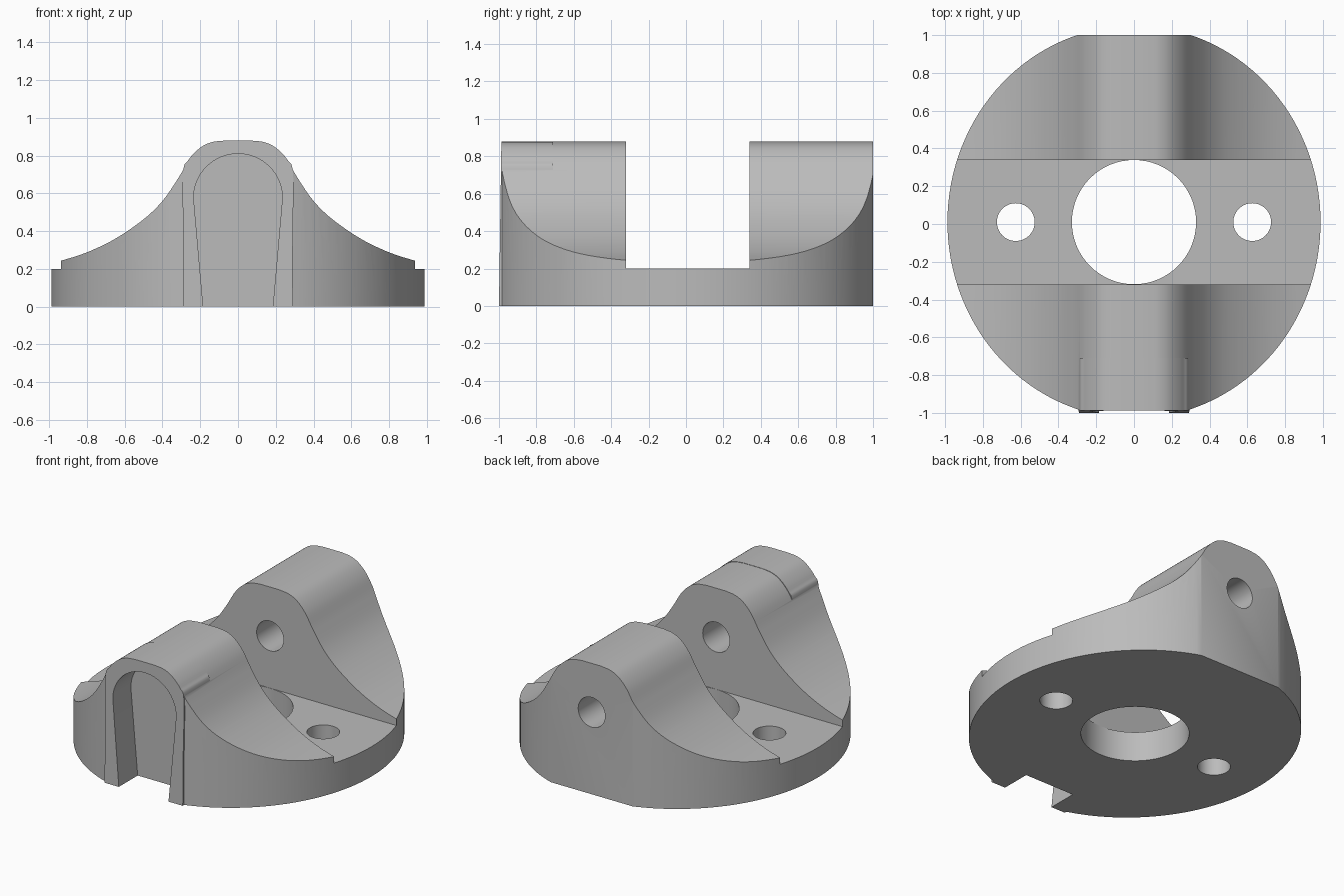
import bpy, bmesh, math
from mathutils import Vector

old = bpy.data.objects.get("Cube")
if old:
    bpy.data.objects.remove(old, do_unlink=True)

grey = bpy.data.materials.new("plain grey")
grey.use_nodes = True
colour = (0.5, 0.5, 0.5, 1)
grey.diffuse_color = colour
grey.node_tree.nodes["Principled BSDF"].inputs["Base Color"].default_value = colour

CY = 0.01  # centre line of the saddle


def make(name, bm):
    bmesh.ops.recalc_face_normals(bm, faces=bm.faces)
    mesh = bpy.data.meshes.new(name)
    bm.to_mesh(mesh)
    bm.free()
    mesh.materials.append(grey)
    ob = bpy.data.objects.new(name, mesh)
    bpy.context.collection.objects.link(ob)
    return ob


def prism(name, outline, start, end, axis="y"):
    """Extrude an outline of (x, z) along y, or of (x, y) along z."""
    def place(p, d):
        return (p[0], d, p[1]) if axis == "y" else (p[0], p[1], d)
    bm = bmesh.new()
    a = [bm.verts.new(place(p, start)) for p in outline]
    b = [bm.verts.new(place(p, end)) for p in outline]
    bm.faces.new(a)
    bm.faces.new(b)
    n = len(a)
    for i in range(n):
        j = (i + 1) % n
        bm.faces.new((a[i], a[j], b[j], b[i]))
    return make(name, bm)


def ellipse(cx, cy, rx, ry, n=64, start=0.0, sweep=2 * math.pi, closed=True):
    steps = n if closed else n - 1
    return [(cx + rx * math.cos(start + sweep * i / steps),
             cy + ry * math.sin(start + sweep * i / steps)) for i in range(n)]


def smooth_path(points, cuts=6):
    """Catmull-Rom curve through the points."""
    pts = [Vector(p) for p in points]
    pts = [2 * pts[0] - pts[1]] + pts + [2 * pts[-1] - pts[-2]]
    path = []
    for p, q, r, s in zip(pts, pts[1:], pts[2:], pts[3:]):
        for k in range(cuts):
            t = k / cuts
            path.append(0.5 * (2 * q + (r - p) * t + (2 * p - 5 * q + 4 * r - s) * t * t
                               + (3 * q - p - 3 * r + s) * t ** 3))
    return [tuple(v) for v in path + [pts[-2]]]


def combine(target, other, operation):
    mod = target.modifiers.new(operation.lower(), "BOOLEAN")
    mod.operation = operation
    mod.solver = "EXACT"
    mod.object = other
    bpy.context.view_layer.objects.active = target
    bpy.ops.object.modifier_apply(modifier=mod.name)
    bpy.data.objects.remove(other, do_unlink=True)


# Bell-shaped ridge, trimmed to the round footprint
half = smooth_path([(1.02, 0.225), (0.94, 0.243), (0.8, 0.288), (0.65, 0.36), (0.5, 0.463),
                    (0.4, 0.56), (0.32, 0.675), (0.26, 0.775), (0.2, 0.838),
                    (0.14, 0.868), (0.07, 0.878)])
outline = [(1.02, 0)] + half + [(-x, z) for x, z in reversed(half)] + [(-1.02, 0)]
body = prism("bearing_bracket", outline, -0.985, 1.0)
combine(body, prism("footprint", ellipse(0, CY, 0.988, 1.04, 128), -0.1, 1.2, "z"), "INTERSECT")

# Front boss with a rounded top and a slightly sloping face
arch = smooth_path([(0.29, 0.0), (0.29, 0.35), (0.292, 0.7), (0.262, 0.778),
                    (0.2, 0.842), (0.14, 0.871), (0.07, 0.88)])
boss = prism("front_boss", arch + [(-x, z) for x, z in reversed(arch)], -1.0, -0.71)
for v in boss.data.vertices:
    if v.co.y < -0.9:
        v.co.y += 0.013 * v.co.z / 0.88
combine(body, boss, "UNION")

# Saddle gap between the two ears
gap = [(-1.2, 0.2), (1.2, 0.2), (1.2, 1.2), (-1.2, 1.2)]
combine(body, prism("saddle_gap", gap, CY - 0.33, CY + 0.33), "DIFFERENCE")

# Large centre bore and the two screw holes
for x, r in ((0, 0.329), (-0.626, 0.1), (0.626, 0.1)):
    combine(body, prism("bore", ellipse(x, CY, r, r), -0.1, 0.5, "z"), "DIFFERENCE")

# Pin hole: through the back ear, blind in the front ear
combine(body, prism("pin_hole", ellipse(0, 0.55, 0.1, 0.1, 48), -0.71, 1.2), "DIFFERENCE")

# Tapered, round-topped slot in the front
slot = [(-0.18, -0.05), (0.18, -0.05)] + ellipse(0, 0.577, 0.235, 0.233, 33, 0, math.pi, False)
combine(body, prism("front_slot", slot, -1.1, -0.8), "DIFFERENCE")

bpy.ops.object.select_all(action="DESELECT")
body.select_set(True)
bpy.context.view_layer.objects.active = body
bpy.ops.object.shade_smooth_by_angle(angle=math.radians(30))
